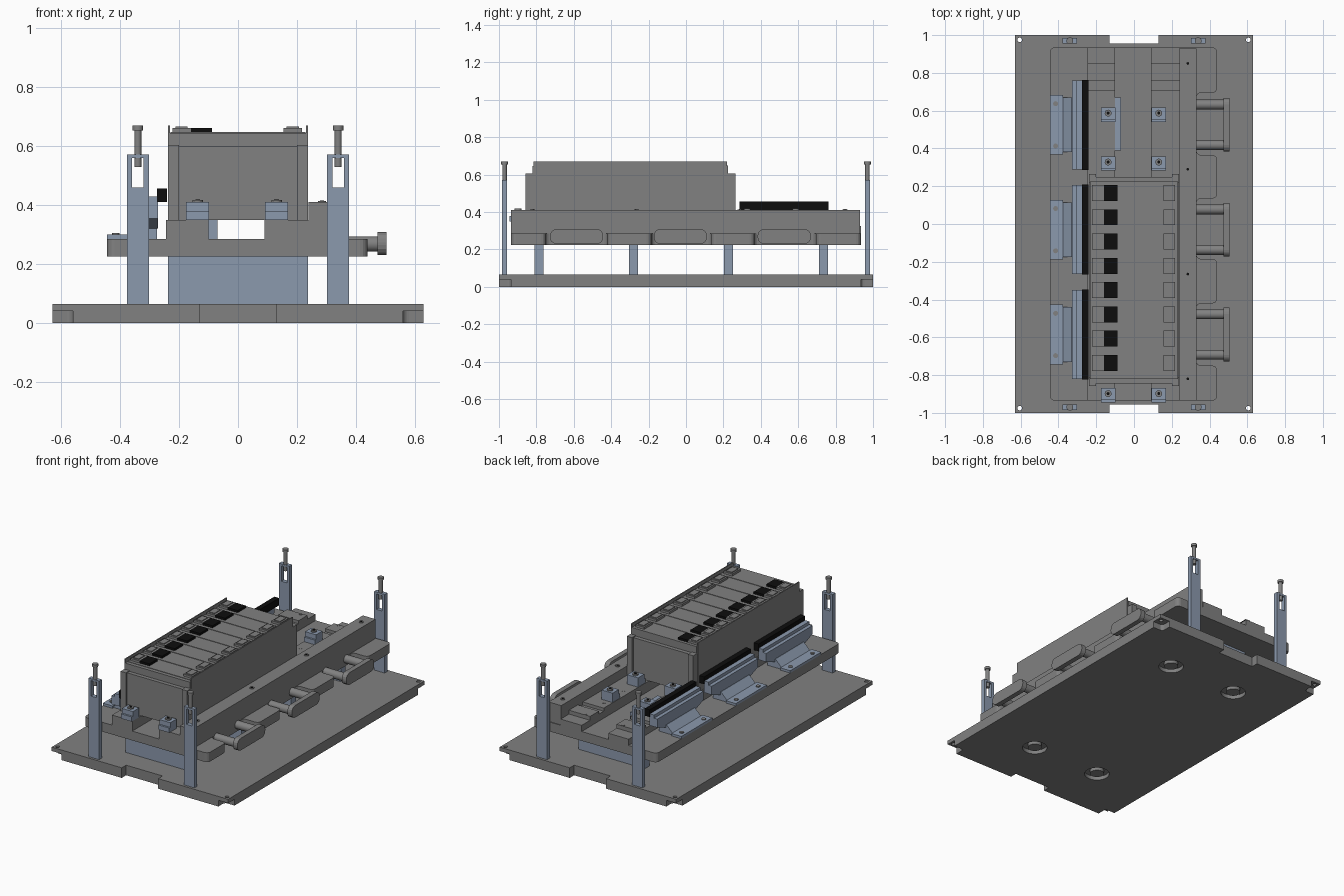
import bpy, bmesh, math
from mathutils import Vector, Matrix

if "Cube" in bpy.data.objects:
    bpy.data.objects.remove(bpy.data.objects["Cube"])


def material(name, rgb):
    m = bpy.data.materials.new(name)
    m.diffuse_color = (*rgb, 1)
    m.use_nodes = True
    m.node_tree.nodes["Principled BSDF"].inputs["Base Color"].default_value = m.diffuse_color
    return m


GREY = material("machined grey", (0.22, 0.22, 0.22))
BLUE = material("steel blue", (0.26, 0.32, 0.42))
BLACK = material("black rubber", (0.004, 0.004, 0.004))


def finish(name, bm, mat):
    bmesh.ops.recalc_face_normals(bm, faces=bm.faces)
    me = bpy.data.meshes.new(name)
    bm.to_mesh(me)
    bm.free()
    me.materials.append(mat)
    ob = bpy.data.objects.new(name, me)
    bpy.context.collection.objects.link(ob)
    return ob


def prism(name, pts, lo, hi, mat, axis="z", round_r=0.0):
    """Extrude a 2D outline along an axis; optionally round its corners.
    Outline is (x,y) for z, (y,z) for x, (x,z) for y."""
    place = {"z": lambda a, b, h: (a, b, h), "x": lambda a, b, h: (h, a, b),
             "y": lambda a, b, h: (a, h, b)}[axis]
    bm = bmesh.new()
    f = bm.faces.new([bm.verts.new(place(a, b, lo)) for a, b in pts])
    ext = bmesh.ops.extrude_face_region(bm, geom=[f])["geom"]
    verts = [g for g in ext if isinstance(g, bmesh.types.BMVert)]
    bmesh.ops.translate(bm, verts=verts, vec=Vector(place(0, 0, hi - lo)))
    if round_r:
        i = "xyz".index(axis)
        edges = [e for e in bm.edges if abs(e.verts[0].co[i] - e.verts[1].co[i]) > 1e-6]
        bmesh.ops.bevel(bm, geom=edges, offset=round_r, segments=4, profile=0.5, affect="EDGES")
    return finish(name, bm, mat)


def box(name, x, y, z, mat, round_r=0.0):
    pts = [(x[0], y[0]), (x[1], y[0]), (x[1], y[1]), (x[0], y[1])]
    return prism(name, pts, z[0], z[1], mat, "z", round_r)


def rod(name, centre, r, length, mat, axis="z", sides=24):
    bm = bmesh.new()
    rot = Matrix.Rotation(math.pi / 2, 4, "Y") if axis == "x" else Matrix()
    bmesh.ops.create_cone(bm, cap_ends=True, segments=sides, radius1=r, radius2=r, depth=length,
                          matrix=Matrix.Translation(centre) @ rot)
    for f in bm.faces:
        f.smooth = len(f.verts) == 4
    for e in bm.edges:
        e.smooth = all(len(f.verts) == 4 for f in e.link_faces)
    return finish(name, bm, mat)


def cut(ob, cutters):
    for c in cutters:
        c.hide_render = True
        m = ob.modifiers.new("cut", "BOOLEAN")
        m.operation, m.solver, m.object = "DIFFERENCE", "EXACT", c
        bpy.context.view_layer.objects.active = ob
        bpy.ops.object.modifier_apply(modifier=m.name)
        bpy.data.objects.remove(c)


CORNERS = [(sx, sy) for sx in (-1, 1) for sy in (-1, 1)]

# Base plate: notched ends, relieved lower corners, corner holes, counterbores
outline = [(-.63, -1), (-.13, -1), (-.13, -.955), (.13, -.955), (.13, -1), (.63, -1),
           (.63, 1), (.13, 1), (.13, .955), (-.13, .955), (-.13, 1), (-.63, 1)]
base = prism("base_plate", outline, 0, .065, GREY)
cutters = []
for sx, sy in CORNERS:
    cutters.append(box("relief", sorted((sx * .56, sx * .7)), sorted((sy * .935, sy * 1.1)),
                       (-.1, .04), GREY, .02))
    cutters.append(rod("hole", (sx * .605, sy * .975, .05), .012, .2, GREY))
    cutters.append(rod("bore", (sx * .245, sy * .64, 0), .075, .05, GREY))
cut(base, cutters)
for sx, sy in CORNERS:
    rod("base_bolt", (sx * .245, sy * .64, .017), .042, .03, GREY)

# Corner posts with window and adjusting bolt
for sx, sy in CORNERS:
    x, y = sx * .34, sy * .97
    y0, y1 = y - .014, y + .014
    post = box("corner_post", (x - .0375, x + .0375), (y0, y1), (.065, .572), BLUE)
    cut(post, [box("window", (x - .02, x + .02), (y - .1, y + .1), (.46, .56), BLUE, .005)])
    rod("post_bolt", (x, y, .595), .012, .13, GREY)
    rod("post_bolt_head", (x, y, .662), .018, .016, GREY)
    rod("post_washer", (x, y, .566), .014, .012, GREY)

# Blue cross supports between the two plates
for y in (-.787, -.28, .227, .735):
    box("cross_support", (-.237, .237), (y - .024, y + .024), (.065, .226), BLUE)

# Carrier plate with four tabs along the right edge
tabs = [(-.935, -.75), (-.42, -.185), (.135, .365), (.695, .935)]
pts = [(-.445, -.935)]
for i, (a, b) in enumerate(tabs):
    pts += [(.33, a)] * (i > 0) + [(.44, a), (.44, b)] + [(.33, b)] * (i < 3)
pts.append((-.445, .935))
prism("carrier_plate", pts, .225, .285, GREY, "z", .025)

# Right wall with screws
box("side_wall", (.24, .33), (-.935, .93), (.284, .41), GREY)
for y in (.85, .29, -.265, -.82):
    rod("wall_screw", (.285, y, .411), .014, .006, GREY)
    rod("wall_screw_core", (.285, y, .413), .007, .006, BLACK)

# Twin rails forming the central channel, stepped at the back
steps = [(-.935, .284), (.935, .284), (.935, .325), (.85, .325), (.85, .35), (.76, .35),
         (.76, .33), (.71, .33), (.71, .35), (-.85, .35), (-.935, .35)]
for a, b in ((-.245, -.1), (.09, .241)):
    prism("rail", steps, a, b, GREY, "x")
for x in (-.14, .13):
    for y in (.84, .65, .45):
        rod("rail_pin", (x, y, .335), .009, .034, GREY)
box("channel_strip", (-.1, -.07), (.39, .67), (.285, .352), BLUE)

# Clamp blocks with screws
for x in (-.137, .131):
    for y in (.587, .328, -.898):
        box("clamp_block", (x - .039, x + .039), (y - .034, y + .03), (.35, .41), BLUE)
        box("clamp_lip", (x - .039, x + .039), (y - .046, y - .034), (.35, .38), BLUE)
        rod("clamp_screw", (x, y, .413), .018, .01, GREY)
        rod("clamp_screw_core", (x, y, .416), .008, .008, BLACK)

# Handles, side brackets and rubber strips: three stations
for y in (.525, -.03, -.585):
    # handle: rounded grip plate on two rods
    grip = [(y - .142, .23), (y + .142, .23), (y + .142, .308), (y - .142, .308)]
    prism("handle_grip", grip, .473, .505, GREY, "x", .034)
    for s in (-1, 1):
        rod("handle_rod", (.4, y + s * .107, .268), .026, .15, GREY, "x")
    # bracket: foot flange, narrow stem, flaring wide head
    box("bracket_foot", (-.445, -.375), (y - .158, y + .158), (.285, .3), BLUE)
    for s in (-1, 1):
        rod("foot_screw", (-.415, y + s * .112, .301), .013, .008, GREY)
    stem = [(-.385, .285), (-.275, .285), (-.275, .34), (-.33, .34)]
    prism("bracket_stem", stem, y - .145, y + .145, BLUE, "y")
    head = [(y - .145, .32), (y + .145, .32), (y + .236, .355), (y + .236, .41), (y - .236, .41),
            (y - .236, .355)]
    prism("bracket_head", head, -.328, -.272, BLUE, "x")
    box("bracket_top", (-.305, -.274), (y - .236, y + .236), (.41, .43), BLUE)
    box("rubber_strip", (-.275, -.241), (y - .238, y + .238), (.41, .457), BLACK)

# Main module block, thin side plates and end flanges
box("module_block", (-.232, .232), (-.82, .225), (.35, .645), GREY)
for s in (-1, 1):
    box("side_plate", sorted((s * .231, s * .238)), (-.815, .22), (.35, .67), GREY)
    box("end_flange", sorted((s * .2, s * .237)), (-.858, .265), (.35, .605), GREY)
box("end_panel", (-.2, .2), (-.845, .25), (.35, .6), GREY)

# Eight module caps with seams, sockets and black inserts
pitch = .1285
for i in range(8):
    y = .164 - i * pitch
    box("module_cap", (-.229, .229), (y - .061, y + .061), (.644, .648), GREY)
    box("left_socket", (-.222, -.16), (y - .042, y + .042), (.645, .662), GREY)
    box("left_button", (-.212, -.172), (y - .03, y + .03), (.66, .667), GREY)
    box("black_insert", (-.16, -.088), (y - .042, y + .042), (.645, .662), BLACK)
    box("right_socket", (.155, .217), (y - .042, y + .042), (.645, .662), GREY)
    box("right_button", (.165, .207), (y - .032, y + .032), (.66, .667), GREY)
